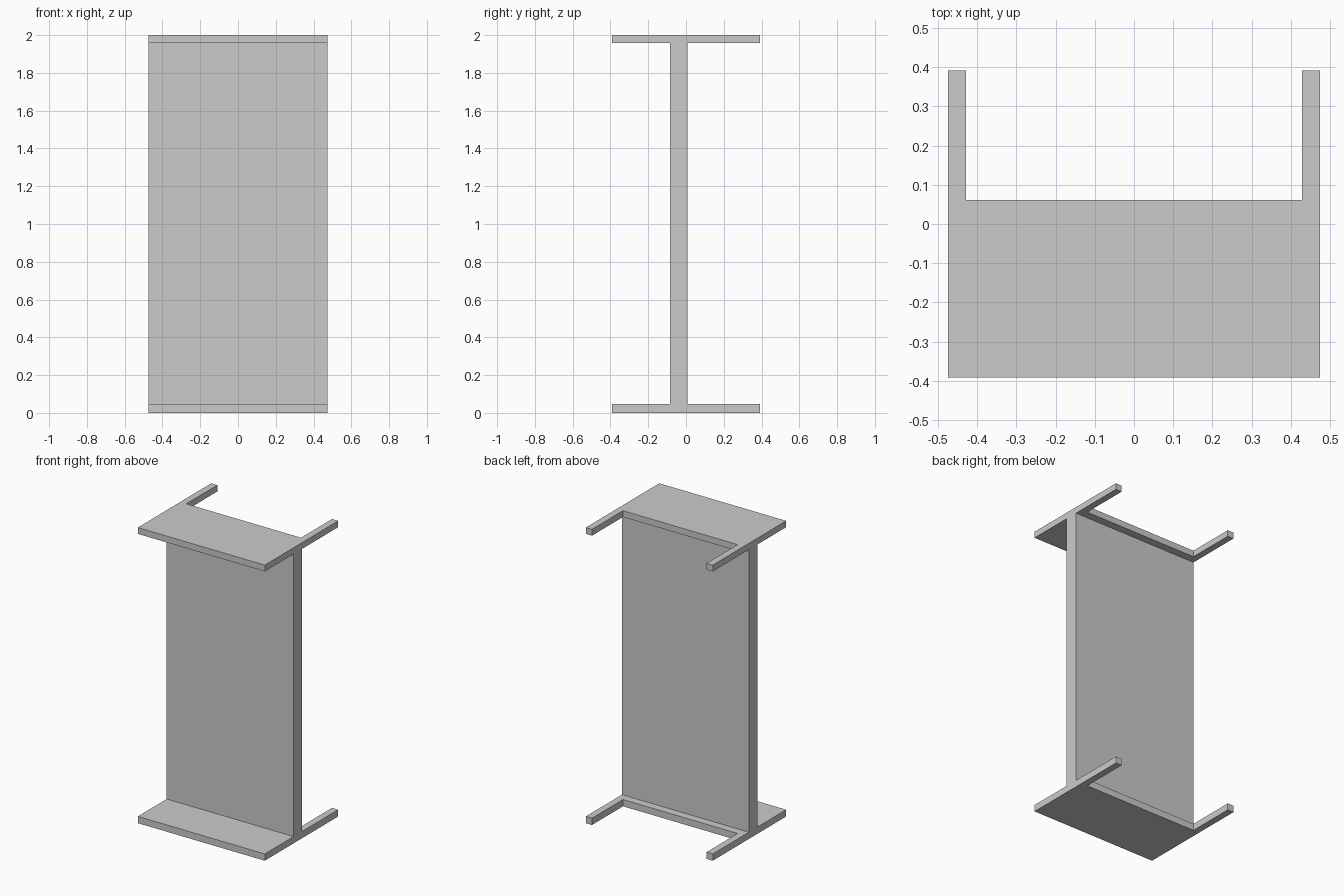
import bpy
import bmesh
from mathutils import Matrix

if "Cube" in bpy.data.objects:
    bpy.data.objects.remove(bpy.data.objects["Cube"])

HALF_X = 0.475          # half width
HALF_Y = 0.392          # half flange depth
WEB_FRONT, WEB_BACK = -0.084, 0.007
LOW, HIGH, TOP = 0.046, 1.957, 2.0


def finish(name, bm):
    bmesh.ops.recalc_face_normals(bm, faces=bm.faces)
    mesh = bpy.data.meshes.new(name)
    bm.to_mesh(mesh)
    bm.free()
    obj = bpy.data.objects.new(name, mesh)
    bpy.context.collection.objects.link(obj)
    return obj


# I-shaped body: upright panel with top and bottom plates, extruded along x
profile = [(-HALF_Y, 0), (HALF_Y, 0), (HALF_Y, LOW), (WEB_BACK, LOW),
           (WEB_BACK, HIGH), (HALF_Y, HIGH), (HALF_Y, TOP), (-HALF_Y, TOP),
           (-HALF_Y, HIGH), (WEB_FRONT, HIGH), (WEB_FRONT, LOW), (-HALF_Y, LOW)]
bm = bmesh.new()
face = bm.faces.new([bm.verts.new((-HALF_X, y, z)) for y, z in profile])
side = bmesh.ops.extrude_face_region(bm, geom=[face])
bmesh.ops.translate(bm, vec=(2 * HALF_X, 0, 0),
                    verts=[g for g in side["geom"] if isinstance(g, bmesh.types.BMVert)])
body = finish("panel_with_end_plates", bm)

# Rear notch through both plates, leaving the paired arms
bm = bmesh.new()
bmesh.ops.create_cube(bm, size=1, matrix=Matrix.Translation((0, 0.311, 1))
                      @ Matrix.Diagonal((0.858, 0.5, 3, 1)))
cutter = finish("notch_cutter", bm)
cutter.hide_render = True
cutter.hide_set(True)

cut = body.modifiers.new("rear_notch", "BOOLEAN")
cut.operation = "DIFFERENCE"
cut.solver = "EXACT"
cut.object = cutter

# Bake the cut and discard the helper
bpy.context.view_layer.objects.active = body
body.select_set(True)
bpy.ops.object.modifier_apply(modifier=cut.name)
bpy.data.objects.remove(cutter, do_unlink=True)
